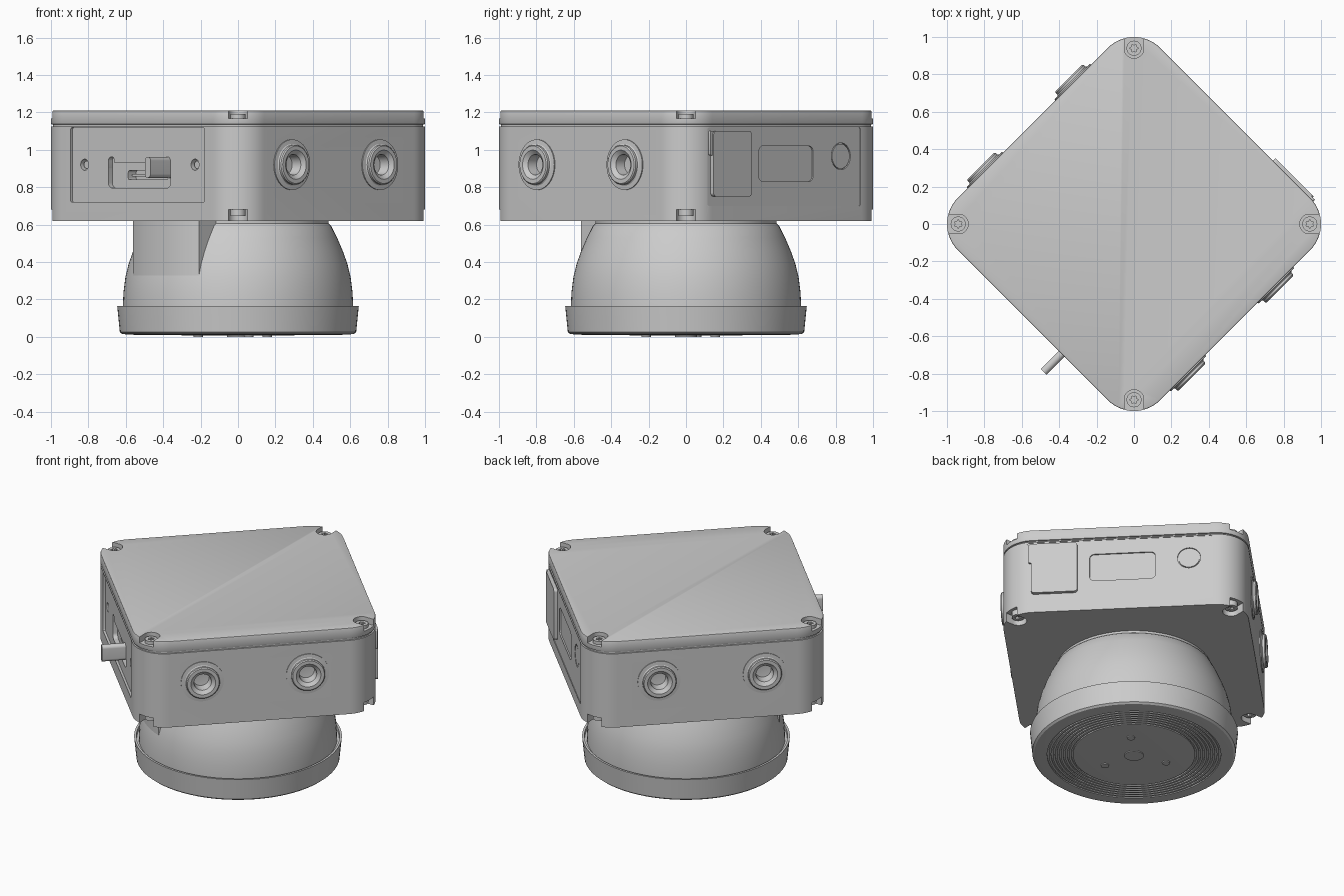
import bpy, bmesh
from math import sin, cos, pi, radians, asin
from mathutils import Matrix, Vector

if "Cube" in bpy.data.objects:
    bpy.data.objects.remove(bpy.data.objects["Cube"])

grey = bpy.data.materials.new("light_grey")
grey.use_nodes = True
grey.diffuse_color = (0.6, 0.6, 0.6, 1)
grey.node_tree.nodes["Principled BSDF"].inputs["Base Color"].default_value = grey.diffuse_color

HALF, CORNER = 0.765, 0.198
UP = Matrix.Identity(4)


def turn(deg):
    return Matrix.Rotation(radians(deg), 4, "Z")


def wall(deg):
    """Frame of a side wall: u along it, v up, w outwards."""
    base = Matrix(((0, 0, 1, 0), (1, 0, 0, 0), (0, 1, 0, 0), (0, 0, 0, 1)))
    return turn(45 + deg) @ base


SOCKET_WALL, BACK_WALL, PANEL_WALL, PORT_WALL = (wall(a) for a in (0, 90, 180, -90))


def circle(u, v, r, n=40):
    return [(u + r * cos(2 * pi * i / n), v + r * sin(2 * pi * i / n)) for i in range(n)]


def rounded(u0, u1, v0, v1, r, n=8):
    centres = [(u1 - r, v1 - r), (u0 + r, v1 - r), (u0 + r, v0 + r), (u1 - r, v0 + r)]
    return [(cu + r * cos((q + i / n) * pi / 2), cv + r * sin((q + i / n) * pi / 2))
            for q, (cu, cv) in enumerate(centres) for i in range(n + 1)]


def finish(name, bm, frame):
    bmesh.ops.remove_doubles(bm, verts=bm.verts, dist=1e-5)
    bmesh.ops.recalc_face_normals(bm, faces=bm.faces)
    bm.transform(frame)
    mesh = bpy.data.meshes.new(name)
    bm.to_mesh(mesh)
    bm.free()
    mesh.materials.append(grey)
    ob = bpy.data.objects.new(name, mesh)
    bpy.context.collection.objects.link(ob)
    return ob


def prism(name, outline, w0, w1, frame=UP):
    bm = bmesh.new()
    face = bm.faces.new([bm.verts.new((u, v, w0)) for u, v in outline])
    new = bmesh.ops.extrude_face_region(bm, geom=[face])["geom"]
    top = [g for g in new if isinstance(g, bmesh.types.BMVert)]
    bmesh.ops.translate(bm, verts=top, vec=(0, 0, w1 - w0))
    if not face.is_valid or len(bm.faces) < len(outline) + 2:
        bm.faces.new([v for v in bm.verts if v not in top])
    return finish(name, bm, frame)


def lathe(name, profile, frame=UP, steps=96):
    bm = bmesh.new()
    vs = [bm.verts.new((r, 0, w)) for r, w in profile]
    es = [bm.edges.new(pair) for pair in zip(vs, vs[1:])]
    bmesh.ops.spin(bm, geom=vs + es, cent=(0, 0, 0), axis=(0, 0, 1),
                   angle=2 * pi, steps=steps)
    return finish(name, bm, frame)


def apply(ob, mod):
    bpy.context.view_layer.objects.active = ob
    bpy.ops.object.modifier_apply(modifier=mod.name)


def cut(ob, outline, w0, w1, frame=UP):
    cutter = prism("cutter", outline, w0, w1, frame)
    mod = ob.modifiers.new("cut", "BOOLEAN")
    mod.operation, mod.solver, mod.object = "DIFFERENCE", "EXACT", cutter
    apply(ob, mod)
    bpy.data.objects.remove(cutter)


# Housing, seal and lid
shell = rounded(-HALF, HALF, -HALF, HALF, CORNER, 14)
inset = rounded(-HALF + .01, HALF - .01, -HALF + .01, HALF - .01, CORNER - .01, 14)
housing = prism("housing", shell, 0.62, 1.125, turn(45))
prism("seal", inset, 1.12, 1.14, turn(45))
lid = prism("lid", shell, 1.135, 1.21, turn(45))
bevel = lid.modifiers.new("edge", "BEVEL")
bevel.width, bevel.segments, bevel.angle_limit = 0.006, 2, radians(50)
apply(lid, bevel)

# Corner pockets with star-socket screws, above and below
pocket = rounded(0.887, 1.1, -0.052, 0.052, 0.05)
star = [((0.024 if i % 2 else 0.014) * cos(i * pi / 6) + 0.94,
         (0.024 if i % 2 else 0.014) * sin(i * pi / 6)) for i in range(12)]
for deg in range(0, 360, 90):
    cut(lid, pocket, 1.168, 1.3, turn(deg))
    cut(housing, pocket, 0.5, 0.68, turn(deg))
    for name, z0, z1, s0, s1 in (("lid_screw", 1.16, 1.19, 1.175, 1.3),
                                 ("base_screw", 0.645, 0.69, 0.5, 0.66)):
        screw = prism(name, circle(0.94, 0, 0.04, 32), z0, z1, turn(deg))
        cut(screw, star, s0, s1, turn(deg))

# Cable ports, two on each of two opposite walls
port_profile = [(0.135, 0.75), (0.135, 0.771), (0.112, 0.773), (0.106, 0.778),
                (0.106, 0.792), (0.1, 0.798), (0.078, 0.798), (0.055, 0.78),
                (0.05, 0.72), (0, 0.715)]
for frame, sign in ((PORT_WALL, 1), (BACK_WALL, -1)):
    for u in (-0.36, 0.305):
        u *= sign
        cut(housing, circle(u, 0.92, 0.07), 0.7, 0.9, frame)
        lathe("cable_port", port_profile, frame @ Matrix.Translation((u, 0.92, 0)), 48)

# Recessed connector panel
cut(housing, rounded(-0.5, 0.51, 0.72, 1.118, 0.008, 3), 0.75, 0.9, PANEL_WALL)
cut(housing, rounded(-0.23, 0.24, 0.795, 0.93, 0.03), 0.72, 0.9, PANEL_WALL)
for u in (-0.207, 0.217):
    cut(housing, rounded(u - .022, u + .022, 0.85, 0.962, 0.021), 0.72, 0.9, PANEL_WALL)
cut(housing, rounded(-0.11, 0.19, 0.84, 0.888, 0.01), 0.66, 0.9, PANEL_WALL)
prism("connector_tongue", rounded(-0.09, 0.17, 0.857, 0.871, 0.004, 3), 0.65, 0.71, PANEL_WALL)
for u in (-0.41, 0.425):
    cut(housing, circle(u, 0.92, 0.03, 24), 0.7, 0.9, PANEL_WALL)
    prism("panel_screw", circle(u, 0.92, 0.02, 24), 0.69, 0.735, PANEL_WALL)

# Socket wall: shallow field, label recess, button and hinged cover
cut(housing, rounded(-0.6, 0.555, 0.7, 1.118, 0.01, 3), 0.761, 0.9, SOCKET_WALL)
cut(housing, rounded(-0.21, 0.2, 0.83, 1.02, 0.03), 0.752, 0.9, SOCKET_WALL)
cut(housing, circle(0.41, 0.965, 0.072), 0.752, 0.9, SOCKET_WALL)
prism("button", circle(0.41, 0.965, 0.066), 0.74, 0.76, SOCKET_WALL)
prism("socket_cover", rounded(-0.575, -0.286, 0.75, 1.1, 0.02), 0.75, 0.784, SOCKET_WALL)
prism("cover_hinge", rounded(-0.592, -0.55, 0.97, 1.1, 0.01, 4), 0.75, 0.776, SOCKET_WALL)

# Dome, and the rounded boss growing out of it below the connector panel
lathe("dome", [(0, 0.1), (0.616, 0.1), (0.616, 0.165), (0.612, 0.24), (0.602, 0.32),
               (0.585, 0.39), (0.56, 0.46), (0.53, 0.53), (0.497, 0.595),
               (0.485, 0.605), (0.485, 0.63), (0, 0.63)])
span = asin(0.25 / 0.6)
arc = [(0.6 * cos(span * i / 10), 0.6 * sin(span * i / 10)) for i in range(-10, 11)]
prism("dome_boss", arc + [(0.2, 0.25), (0.2, -0.25)], 0.2, 0.625, turn(225))

# Base ring with fine concentric grooves in the underside
grooves = []
for i in range(7):
    r = 0.38 + 0.025 * i
    grooves += [(r, 0.01), (r, 0.018), (r + 0.01, 0.018), (r + 0.01, 0.01)]
lathe("base_ring", [(0, 0.006), (0.25, 0.007)] + grooves +
      [(0.6, 0.013), (0.62, 0.015), (0.632, 0.025), (0.646, 0.165),
       (0.632, 0.165), (0.63, 0.145), (0.6, 0.145)])
prism("centre_pad", circle(0, 0, 0.06), 0, 0.02)
for deg in (45, 165, 285):
    prism("underside_pad", circle(0.22, 0, 0.025, 24), 0, 0.02, turn(deg))

# Smooth shading with sharp edges kept
for ob in bpy.context.collection.objects:
    if ob.type == "MESH":
        ob.select_set(True)
        bpy.context.view_layer.objects.active = ob
bpy.ops.object.shade_smooth_by_angle(angle=radians(30))
